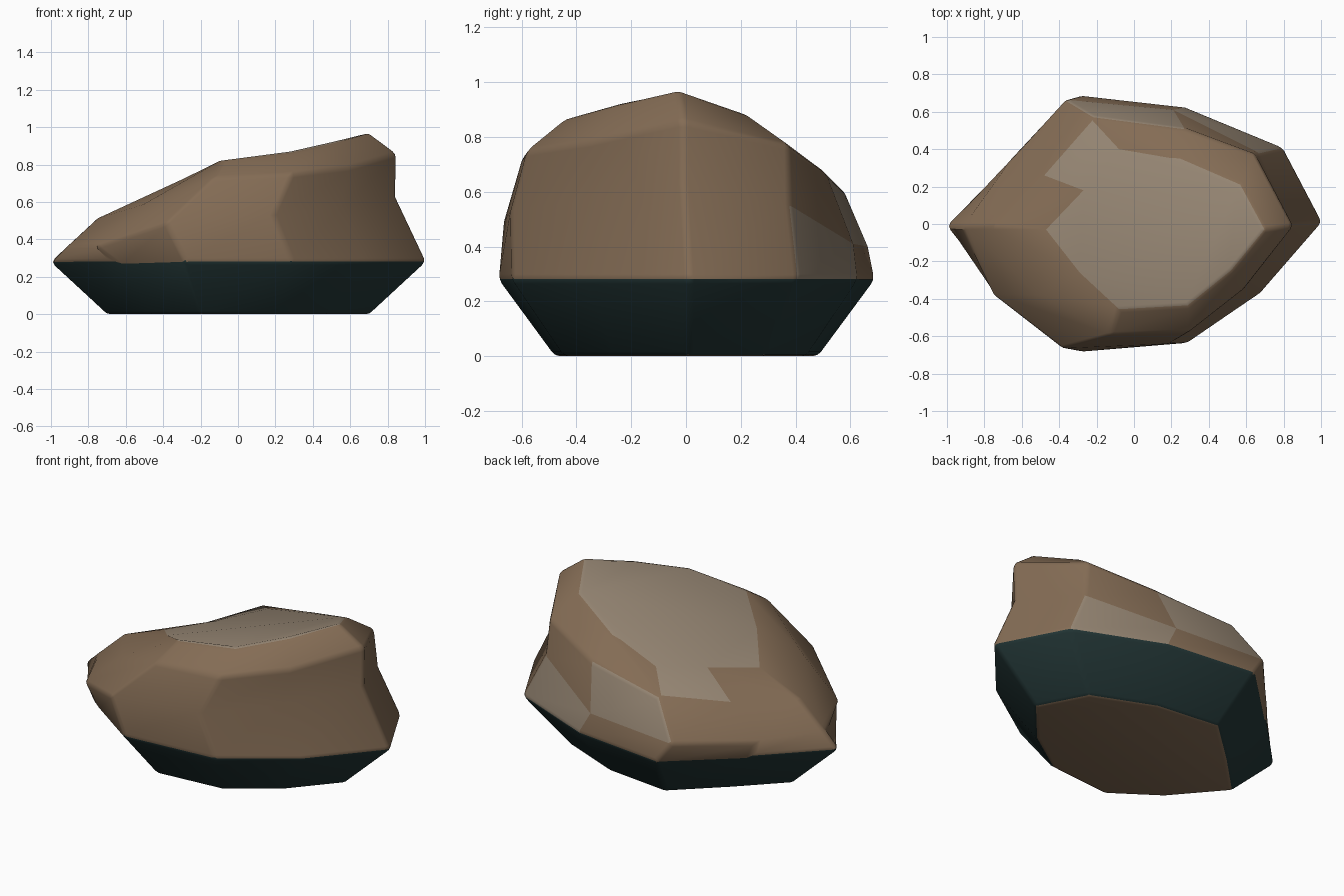
import bpy, bmesh

if "Cube" in bpy.data.objects:
    bpy.data.objects.remove(bpy.data.objects["Cube"])

def material(name, rgb):
    m = bpy.data.materials.new(name)
    m.diffuse_color = (*rgb, 1)
    m.use_nodes = True
    m.node_tree.nodes["Principled BSDF"].inputs["Base Color"].default_value = m.diffuse_color
    return m

# Ten-sided rings, counter-clockwise from +x
widest = [(1.01, .01), (.80, .41), (.28, .625), (-.28, .69), (-.67, .33),
          (-1.01, -.01), (-.66, -.42), (-.28, -.685), (.29, -.635), (.68, -.37)]
middle = [(.845, -.01, .63), (.67, .38, .55), (.21, .61, .41), (-.37, .665, .40), (-.69, .31, .36),
          (-.91, -.01, .37), (-.76, -.375, .365), (-.385, -.665, .49), (.19, -.64, .53), (.55, -.36, .57)]
upper = [(.85, -.01, .86), (.645, .375, .77), (.27, .51, .67), (-.22, .575, .61), (-.48, .26, .53),
         (-.76, -.01, .51), (-.51, -.38, .585), (-.13, -.595, .73), (.29, -.58, .75), (.59, -.345, .785)]
cap = [(.70, -.03, .973), (.57, .21, .887), (.27, .34, .785), (-.08, .40, .69), (-.27, .18, .65),
       (-.47, -.03, .625), (-.29, -.26, .725), (-.08, -.455, .828), (.29, -.435, .868), (.52, -.25, .92)]
rings = [[(x * .7, y * .7, 0) for x, y in widest],
         [(x, y, .28) for x, y in widest], middle, upper, cap]

# Loft the rings; BROWN stone, DARK lower band, PALE worn facets
BROWN, DARK, PALE = 0, 1, 2
worn = {(1, 1), (2, 2), (3, 3)}
bm = bmesh.new()
loops = [[bm.verts.new(p) for p in ring] for ring in rings]
for b in range(len(loops) - 1):
    lo, hi = loops[b], loops[b + 1]
    for i in range(10):
        j = (i + 1) % 10
        f = bm.faces.new((lo[i], lo[j], hi[j], hi[i]))
        f.material_index = DARK if b == 0 else PALE if (b, i) in worn else BROWN
bm.faces.new(loops[-1]).material_index = PALE
bm.faces.new(loops[0][::-1]).material_index = BROWN
bmesh.ops.recalc_face_normals(bm, faces=bm.faces)

mesh = bpy.data.meshes.new("rock")
bm.to_mesh(mesh)
bm.free()
for name, rgb in (("stone", (.23, .15, .09)), ("dark_base", (.016, .036, .036)),
                  ("worn_stone", (.30, .235, .17))):
    mesh.materials.append(material(name, rgb))
rock = bpy.data.objects.new("rock", mesh)
bpy.context.collection.objects.link(rock)

# Softened edges
bevel = rock.modifiers.new("soft_edges", 'BEVEL')
bevel.width = .02
bevel.segments = 2
bevel.limit_method = 'ANGLE'
bevel.angle_limit = .5
bpy.context.view_layer.objects.active = rock
rock.select_set(True)
bpy.ops.object.modifier_apply(modifier=bevel.name)
bpy.ops.object.shade_smooth_by_angle(angle=.55)
